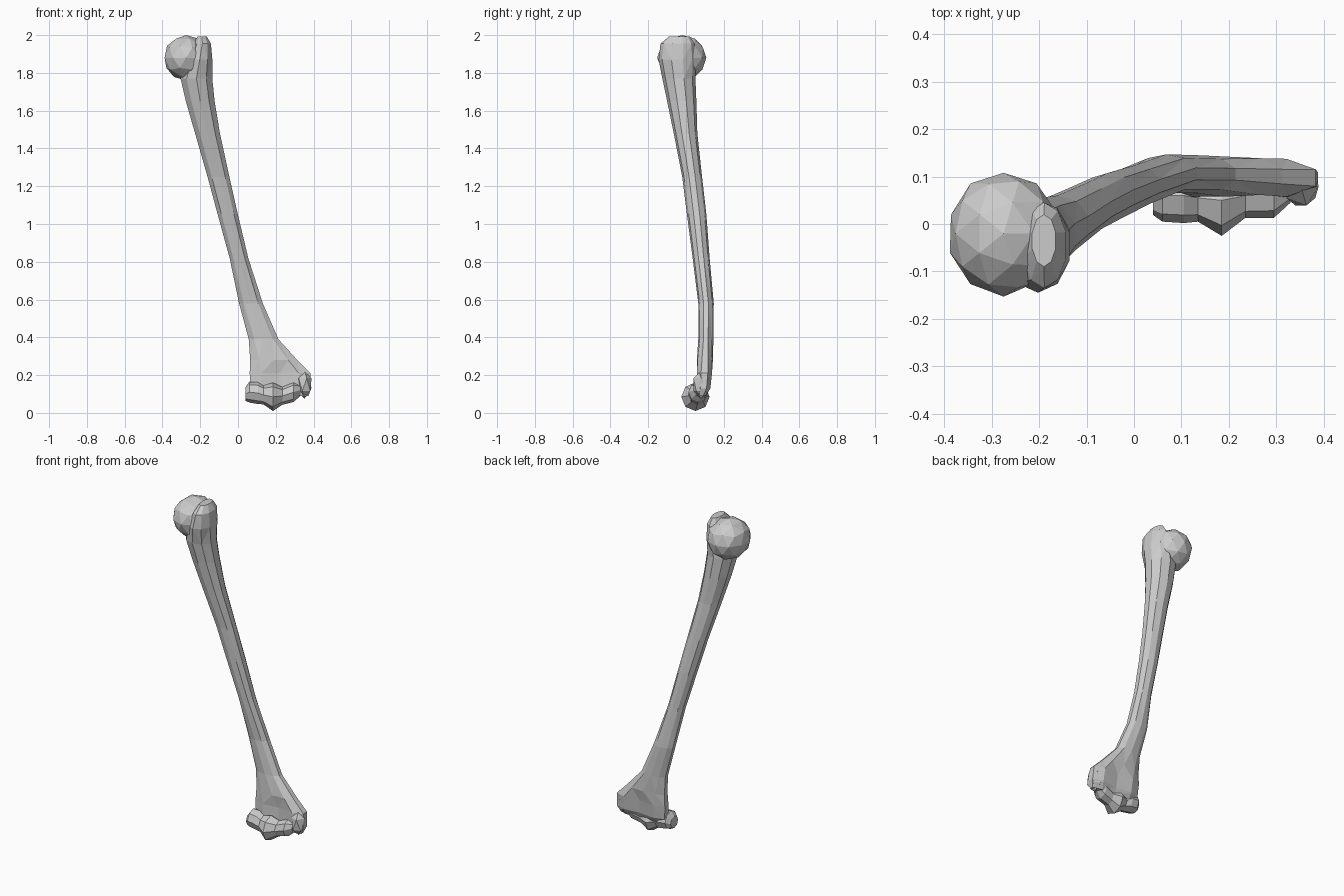
import bpy, bmesh, random
from math import sin, cos, pi
from mathutils import Vector

if "Cube" in bpy.data.objects:
    bpy.data.objects.remove(bpy.data.objects["Cube"])

random.seed(4)


def loft(name, rings):
    """Skin a list of equal-length point rings and cap both ends."""
    bm = bmesh.new()
    loops = [[bm.verts.new(p) for p in ring] for ring in rings]
    n = len(loops[0])
    for a, b in zip(loops, loops[1:]):
        for i in range(n):
            j = (i + 1) % n
            bm.faces.new((a[i], a[j], b[j], b[i]))
    bm.faces.new(loops[0])
    bm.faces.new(loops[-1])
    bmesh.ops.triangulate(bm, faces=bm.faces[:])
    return finish(name, bm)


def finish(name, bm):
    bmesh.ops.recalc_face_normals(bm, faces=bm.faces[:])
    mesh = bpy.data.meshes.new(name)
    bm.to_mesh(mesh)
    bm.free()
    ob = bpy.data.objects.new(name, mesh)
    bpy.context.collection.objects.link(ob)
    return ob


def section(z, x0, x1, y0, y1, pinch=0.0, n=10):
    """Oval slice; pinch hollows the middle of the front and back."""
    ring = []
    for i in range(n):
        a = 2 * pi * (i + 0.5) / n
        c, s = cos(a), sin(a)
        y = s * (1 - pinch * abs(s) ** 6)
        ring.append(((x0 + x1) / 2 + c * (x1 - x0) / 2 * 1.04,
                     (y0 + y1) / 2 + y * (y1 - y0) / 2, z))
    return ring


# Shaft, from the flared elbow end up to the shoulder tubercle
slices = [
    (0.09, 0.07, 0.375, 0.045, 0.115, 0.4),
    (0.13, 0.065, 0.39, 0.04, 0.145, 0.5),
    (0.21, 0.06, 0.385, 0.04, 0.155, 0.5),
    (0.28, 0.063, 0.315, 0.05, 0.15, 0.15),
    (0.39, 0.056, 0.215, 0.065, 0.145, 0),
    (0.58, 0.005, 0.132, 0.065, 0.147, 0),
    (0.82, -0.045, 0.055, 0.035, 0.125, 0),
    (1.05, -0.108, 0.0, 0.005, 0.108, 0),
    (1.25, -0.162, -0.045, -0.02, 0.085, 0),
    (1.48, -0.228, -0.095, -0.065, 0.06, 0),
    (1.65, -0.277, -0.123, -0.1, 0.055, 0),
    (1.77, -0.305, -0.135, -0.125, 0.05, 0),
    (1.87, -0.27, -0.135, -0.145, 0.052, 0),
    (1.955, -0.235, -0.143, -0.135, 0.045, 0),
    (1.993, -0.215, -0.165, -0.09, 0.02, 0),
]
loft("shaft", [section(*s) for s in slices])

# Rounded shoulder head
bm = bmesh.new()
bmesh.ops.create_icosphere(bm, subdivisions=2, radius=1)
for v in bm.verts:
    k = random.uniform(0.98, 1.03)
    v.co = Vector((-0.275 + 0.118 * k * v.co.x,
                   -0.02 + 0.13 * k * v.co.y,
                   1.88 + 0.12 * v.co.z))
finish("shoulder_head", bm)

# Spool-shaped elbow joint: x, radius, centre y, centre z
spool = [
    (0.04, 0.036, 0.055, 0.10), (0.06, 0.055, 0.06, 0.11),
    (0.105, 0.058, 0.06, 0.105), (0.135, 0.05, 0.055, 0.095),
    (0.185, 0.075, 0.05, 0.085), (0.235, 0.047, 0.06, 0.09),
    (0.295, 0.052, 0.065, 0.11), (0.33, 0.03, 0.075, 0.12),
]
loft("elbow_joint", [[(x, y + r * cos(2 * pi * i / 8), z + r * sin(2 * pi * i / 8))
                      for i in range(8)] for x, r, y, z in spool])

# Knob on the inner side of the elbow
bm = bmesh.new()
bmesh.ops.create_icosphere(bm, subdivisions=1, radius=1)
for v in bm.verts:
    v.co = Vector((0.352 + 0.042 * v.co.x, 0.08 + 0.048 * v.co.y, 0.15 + 0.075 * v.co.z))
finish("inner_elbow_knob", bm)
